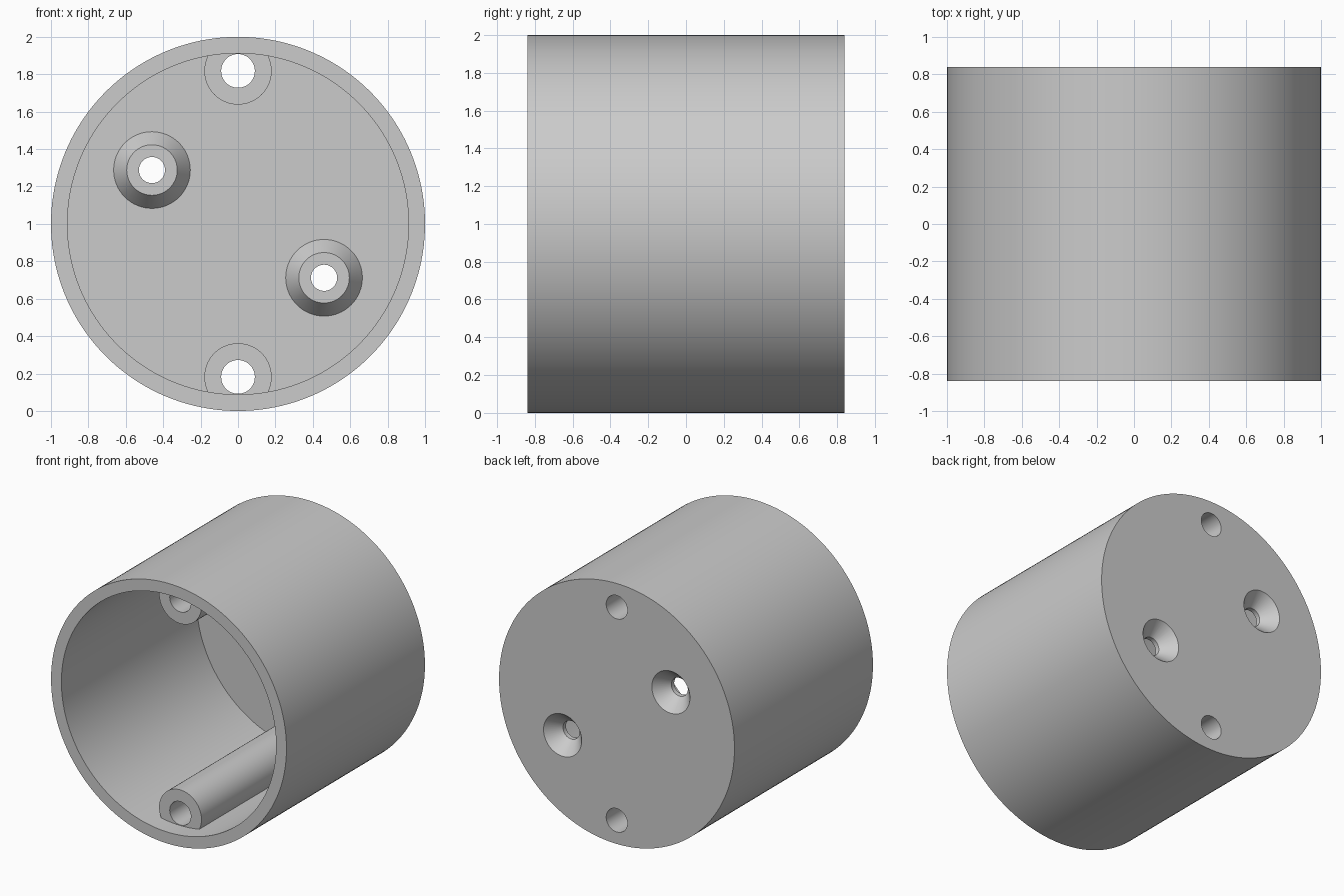
import bpy, bmesh, math
from mathutils import Matrix

if "Cube" in bpy.data.objects:
    bpy.data.objects.remove(bpy.data.objects["Cube"], do_unlink=True)

BACK = 0.84          # rear plane; the open front sits at -BACK
FLOOR = 0.80         # inner face of the rear wall
POSTS = [(0, 1.818), (0, 0.182)]
SEATS = [(-0.46, 1.288), (0.46, 0.712)]

grey = bpy.data.materials.new("light_grey")
grey.use_nodes = True
grey.diffuse_color = (0.6, 0.6, 0.6, 1)
grey.node_tree.nodes["Principled BSDF"].inputs["Base Color"].default_value = (0.6, 0.6, 0.6, 1)


def turned(name, profile, centre, sides=64):
    """Solid of revolution about the y axis from (radius, y) points, front to back."""
    bm = bmesh.new()
    rings = []
    for r, y in profile:
        ring = []
        for i in range(sides):
            a = 2 * math.pi * i / sides
            ring.append(bm.verts.new((centre[0] + r * math.cos(a), y, centre[1] + r * math.sin(a))))
        rings.append(ring)
    for a, b in zip(rings, rings[1:]):
        for i in range(sides):
            j = (i + 1) % sides
            bm.faces.new((a[i], a[j], b[j], b[i]))
    bm.faces.new(rings[0])
    bm.faces.new(rings[-1])
    bmesh.ops.recalc_face_normals(bm, faces=bm.faces)
    mesh = bpy.data.meshes.new(name)
    bm.to_mesh(mesh)
    bm.free()
    mesh.materials.append(grey)
    ob = bpy.data.objects.new(name, mesh)
    bpy.context.collection.objects.link(ob)
    return ob


def cut(target, cutter):
    """Subtract the cutter from the target, then discard it."""
    mod = target.modifiers.new("cut", 'BOOLEAN')
    mod.operation = 'DIFFERENCE'
    mod.solver = 'EXACT'
    mod.object = cutter
    bpy.context.view_layer.objects.active = target
    bpy.ops.object.modifier_apply(modifier=mod.name)
    bpy.data.objects.remove(cutter, do_unlink=True)


# Outer drum
housing = turned("housing", [(1, -BACK), (1, BACK)], (0, 1), 160)

# Cavity, shaped so that the posts and the conical seats remain standing
cavity = turned("cavity", [(0.912, -1), (0.912, FLOOR)], (0, 1), 160)
for p in POSTS:
    cut(cavity, turned("post", [(0.18, -0.70), (0.18, 1)], p))
for p in SEATS:
    cut(cavity, turned("seat", [(0.135, 0.70), (0.205, FLOOR), (0.205, 1)], p))
cut(housing, cavity)

# Long bores through the posts
for p in POSTS:
    cut(housing, turned("bore", [(0.09, -0.75), (0.09, 1)], p, 48))

# Countersunk screw holes through the seats
for p in SEATS:
    cut(housing, turned("countersink", [(0.07, 0.5), (0.07, 0.735), (0.162, BACK), (0.162, 1)], p, 48))

# Smooth curved walls, crisp edges
bpy.ops.object.select_all(action='DESELECT')
housing.select_set(True)
bpy.context.view_layer.objects.active = housing
bpy.ops.object.shade_smooth_by_angle(angle=math.radians(30))
